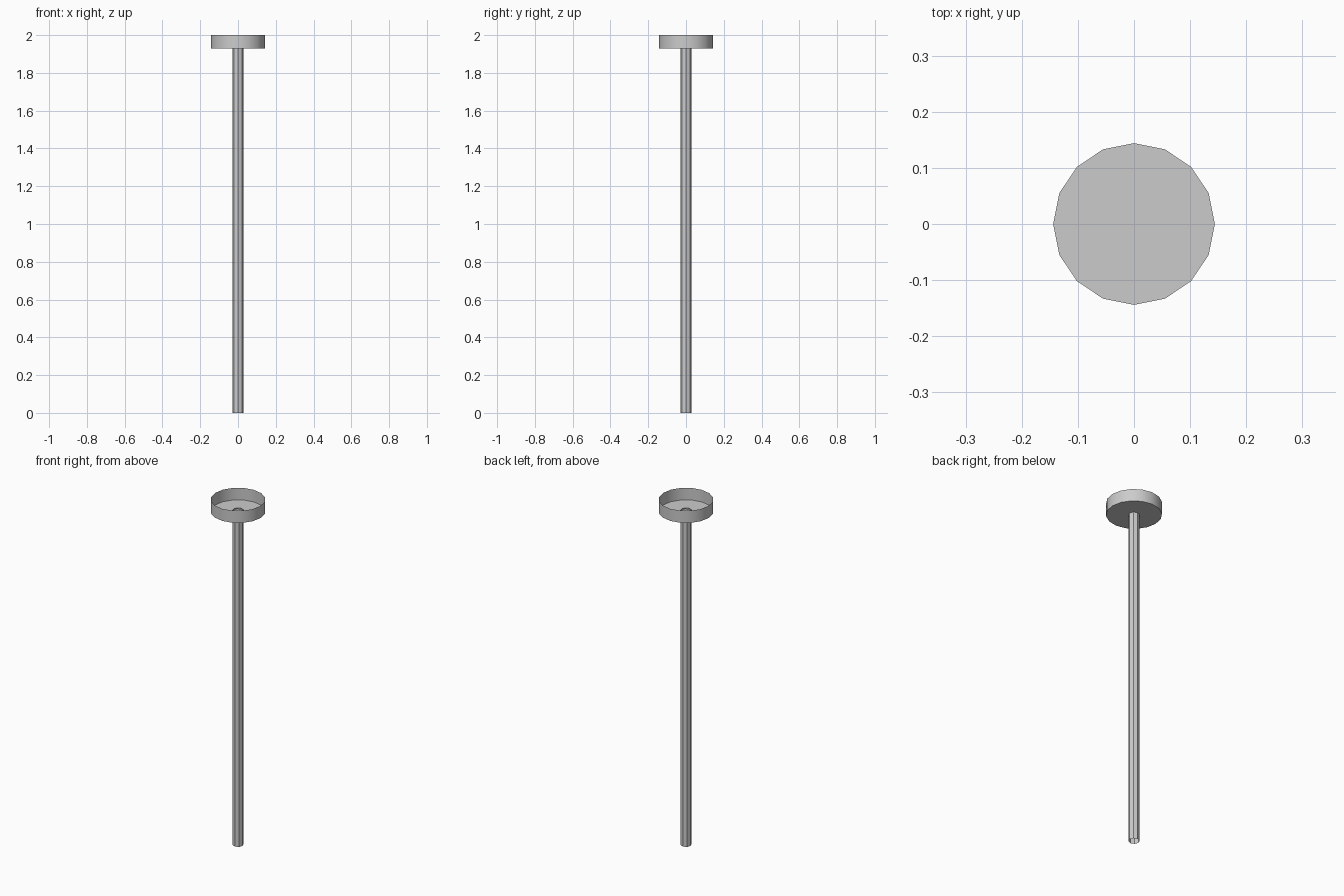
import bpy

if "Cube" in bpy.data.objects:
    bpy.data.objects.remove(bpy.data.objects["Cube"])

def tube(name, r, z0, z1, sides, fill='NOTHING'):
    bpy.ops.mesh.primitive_cylinder_add(vertices=sides, radius=r, depth=z1 - z0,
                                        end_fill_type=fill, location=(0, 0, (z0 + z1) / 2))
    ob = bpy.context.object
    ob.name = name
    return ob

# Long hanging rod, an open tube that pokes just through the cup floor
tube("rod", 0.029, 0.0, 1.937, 8)

# Shallow open-topped ceiling cup: wall and floor disc
wall = tube("cup_wall", 0.144, 1.93, 2.0, 16)
bpy.ops.object.shade_smooth_by_angle()
bpy.ops.mesh.primitive_circle_add(vertices=16, radius=0.144, fill_type='NGON',
                                  location=(0, 0, 1.93))
bpy.context.object.name = "cup_floor"
